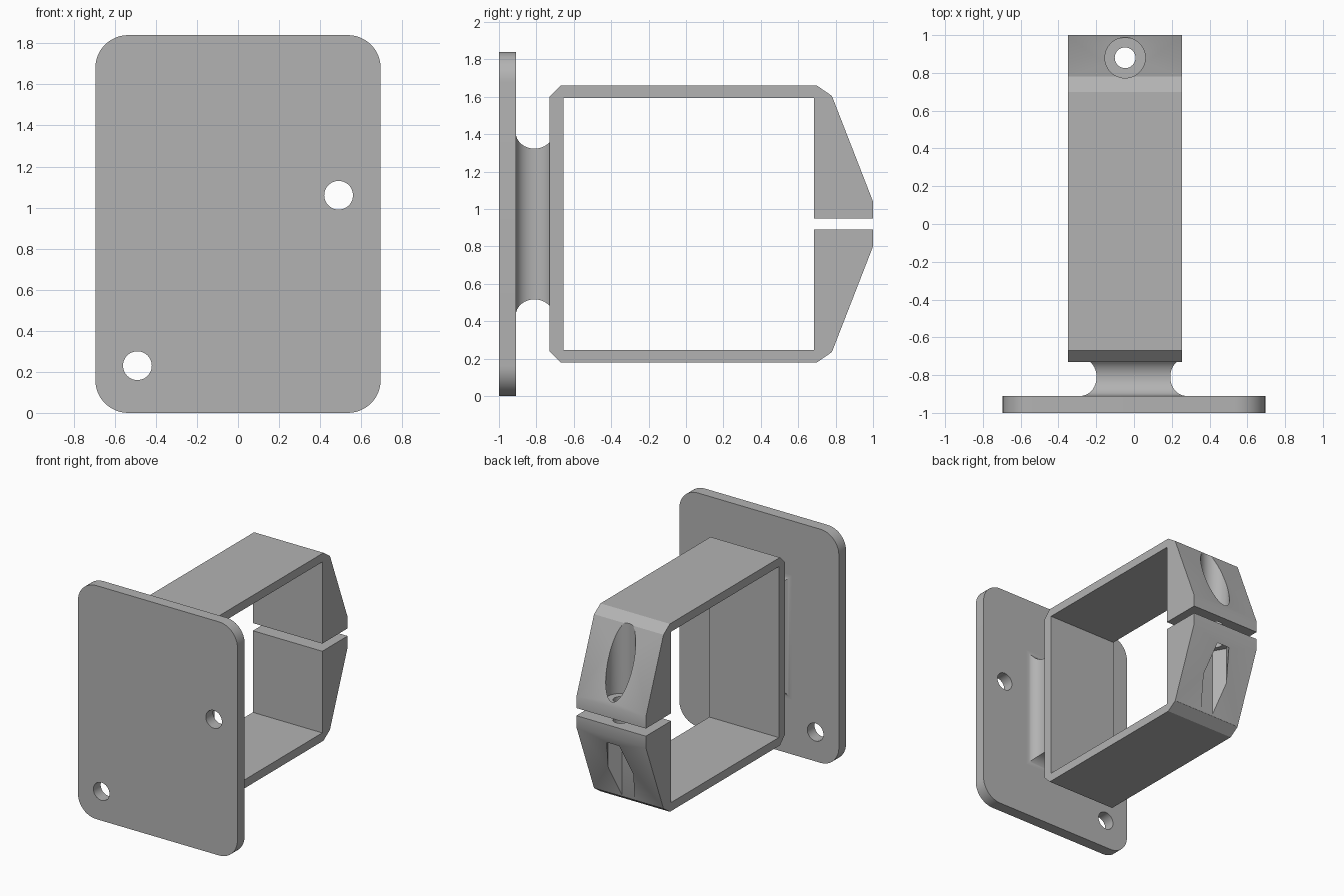
import bpy, bmesh, math
from mathutils import Vector

cube = bpy.data.objects.get("Cube")
if cube:
    bpy.data.objects.remove(cube, do_unlink=True)

grey = bpy.data.materials.new("plain grey")
grey.use_nodes = True
COLOUR = (0.45, 0.45, 0.45, 1)
grey.diffuse_color = COLOUR
grey.node_tree.nodes["Principled BSDF"].inputs["Base Color"].default_value = COLOUR


def loft(name, rings):
    """Solid skinned through a list of equal-length point rings."""
    bm = bmesh.new()
    loops = [[bm.verts.new(p) for p in ring] for ring in rings]
    n = len(loops[0])
    for a, b in zip(loops, loops[1:]):
        for i in range(n):
            j = (i + 1) % n
            bm.faces.new((a[i], a[j], b[j], b[i]))
    bm.faces.new(loops[0])
    bm.faces.new(loops[-1])
    bmesh.ops.recalc_face_normals(bm, faces=bm.faces)
    mesh = bpy.data.meshes.new(name)
    bm.to_mesh(mesh)
    bm.free()
    obj = bpy.data.objects.new(name, mesh)
    bpy.context.collection.objects.link(obj)
    mesh.materials.append(grey)
    return obj


def cut(target, sides, radius, start, end, turn=0.0):
    """Drill a round or polygonal hole from start to end."""
    start, end = Vector(start), Vector(end)
    along_z = abs(end.z - start.z) > 0.001
    rings = []
    for c in (start, end):
        ring = []
        for i in range(sides):
            a = turn + math.tau * i / sides
            u, v = radius * math.cos(a), radius * math.sin(a)
            ring.append(c + (Vector((u, v, 0)) if along_z else Vector((u, 0, v))))
        rings.append(ring)
    cutter = loft("hole_cutter", rings)
    cutter.hide_render = True
    mod = target.modifiers.new("hole", "BOOLEAN")
    mod.operation, mod.solver, mod.object = "DIFFERENCE", "EXACT", cutter
    bpy.context.view_layer.objects.active = target
    bpy.ops.object.modifier_apply(modifier=mod.name)
    bpy.data.objects.remove(cutter, do_unlink=True)


# Mounting plate with rounded corners
HALF_W, HEIGHT, CORNER = 0.695, 1.84, 0.16
outline = []
for k, (sx, z) in enumerate([(1, HEIGHT - CORNER), (-1, HEIGHT - CORNER), (-1, CORNER), (1, CORNER)]):
    for i in range(13):
        a = (k + i / 12) * math.pi / 2
        outline.append((sx * (HALF_W - CORNER) + CORNER * math.cos(a), z + CORNER * math.sin(a)))
plate = loft("mounting_plate", [[(x, y, z) for x, z in outline] for y in (-1, -0.91)])
for x, z in ((0.49, 1.06), (-0.49, 0.23)):
    cut(plate, 40, 0.07, (x, -1.1, z), (x, -0.8, z))

# Neck with concave flared sides
MID = 0.92
rings = []
for i in range(21):
    a = math.radians(-90 + 143 * i / 20)
    flare = 0.085 * (1 - math.cos(a))
    y = -0.81 + 0.1 * math.sin(a)
    w, h = 0.195 + flare, 0.403 + flare
    rings.append([(sx * w - 0.003, y, MID + sz * h)
                  for sx, sz in ((-1, -1), (1, -1), (1, 1), (-1, 1))])
neck = loft("neck", rings)

# Square clamp ring, split at the back; upper half mirrored to the lower
half = [(0.685, 0.03), (1, 0.03), (1, 0.12), (0.78, 0.685), (0.70, 0.74), (-0.67, 0.74), (-0.73, 0.68)]
inner = [(-0.655, 0.673), (0.685, 0.673)]
profile = half + [(y, -z) for y, z in reversed(half)]
profile += [(y, -z) for y, z in reversed(inner)] + inner
clamp = loft("clamp_ring", [[(x, y, MID + z) for y, z in profile] for x in (-0.35, 0.255)])

# Bolt hole, round head recess above, hexagonal nut pocket below
BX, BY = -0.047, 0.88
cut(clamp, 40, 0.055, (BX, BY, 0.5), (BX, BY, 1.4))
cut(clamp, 48, 0.107, (BX, BY, 1.05), (BX, BY, 1.9))
cut(clamp, 6, 0.11, (BX, BY, 0.79), (BX, BY, -0.1))

# Smooth the curved surfaces, keep the edges sharp
bpy.ops.object.select_all(action="DESELECT")
for obj in (plate, neck, clamp):
    obj.select_set(True)
bpy.context.view_layer.objects.active = plate
bpy.ops.object.shade_smooth_by_angle(angle=math.radians(25))
